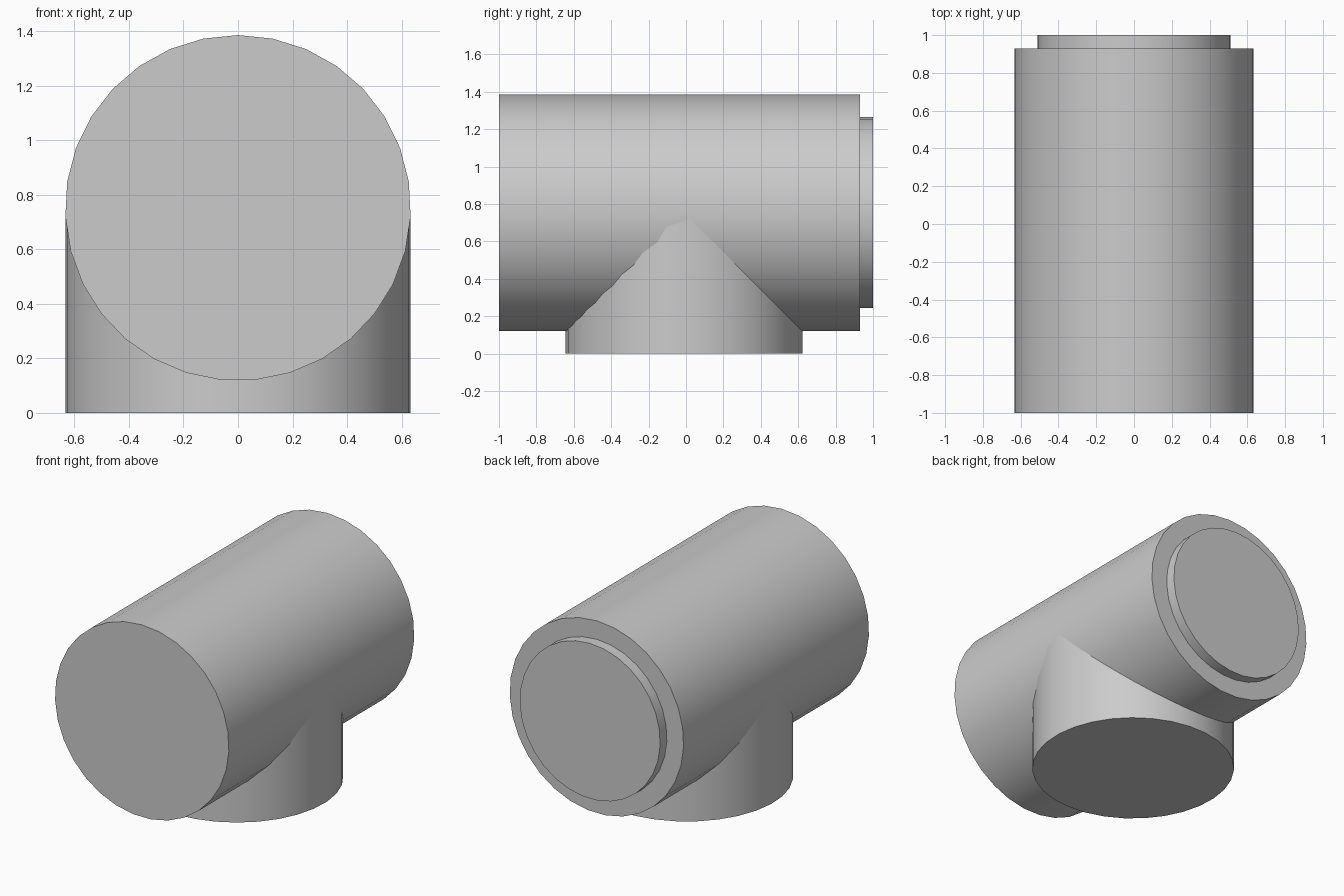
import bpy
import math
from mathutils import Matrix

cube = bpy.data.objects.get("Cube")
if cube:
    bpy.data.objects.remove(cube, do_unlink=True)

SIDES = 31
RADIUS = 0.634
AXIS_Z = 0.752

grey = bpy.data.materials.new("plain_grey")
grey.use_nodes = True
colour = (0.6, 0.6, 0.6, 1)
grey.diffuse_color = colour
grey.node_tree.nodes["Principled BSDF"].inputs["Base Color"].default_value = colour


def tube(name, radius, length, centre, along_y=False):
    """Closed cylinder, standing upright or lying along y."""
    bpy.ops.mesh.primitive_cylinder_add(vertices=SIDES, radius=radius, depth=length)
    obj = bpy.context.object
    obj.name = name
    # One corner of the circle points up when lying, or forward when standing
    turn = Matrix.Rotation(math.pi, 4, "Z")
    if along_y:
        turn = Matrix.Rotation(math.pi / 2, 4, "X")
    obj.data.transform(turn)
    obj.location = centre
    obj.data.materials.append(grey)
    bpy.ops.object.shade_smooth_by_angle(angle=math.radians(30))
    return obj


# Main barrel lying front to back
tube("barrel", RADIUS, 1.93, (0, -0.035, AXIS_Z), along_y=True)

# Raised disc on the back end, rooted inside the barrel
tube("back_disc", 0.512, 0.1, (0, 0.95, AXIS_Z), along_y=True)

# Upright stem that runs into the underside of the barrel
STEM_TOP = 0.72
stem = tube("stem", RADIUS, STEM_TOP, (0, -0.009, STEM_TOP / 2))
for vert in stem.data.vertices:
    if abs(vert.co.y + RADIUS) < 0.001:
        break
else:
    stem.data.transform(Matrix.Rotation(math.pi, 4, "Z"))
